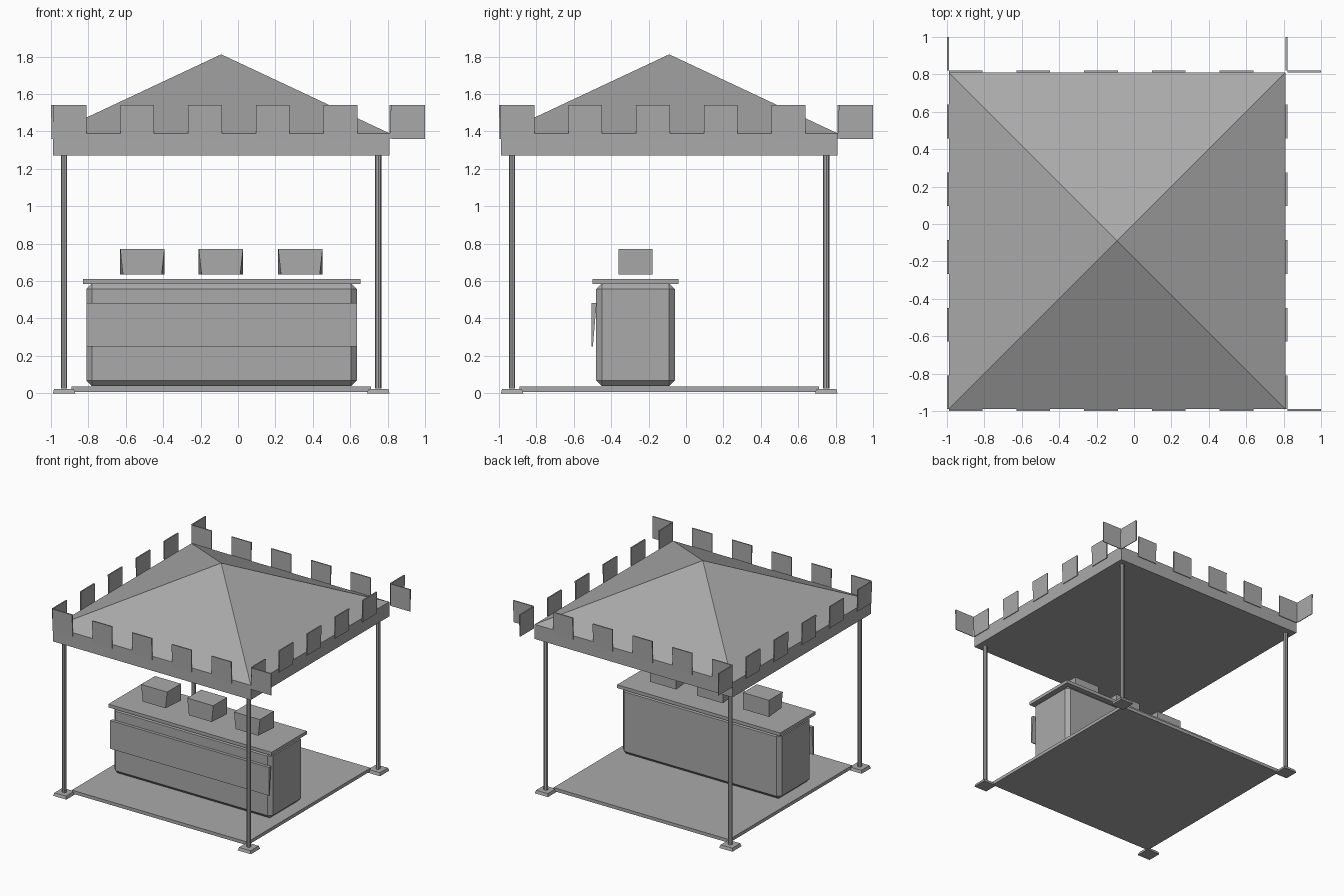
import bpy, bmesh, math

if "Cube" in bpy.data.objects:
    bpy.data.objects.remove(bpy.data.objects["Cube"])

grey = bpy.data.materials.new("plain_grey")
grey.use_nodes = True
shade = (0.4, 0.4, 0.4, 1)
grey.diffuse_color = shade
grey.node_tree.nodes["Principled BSDF"].inputs["Base Color"].default_value = shade

C, H = -0.09, 0.90      # canopy centre and half width
LOW, HIGH = C - H, C + H


def finish(name, bm):
    bmesh.ops.recalc_face_normals(bm, faces=bm.faces)
    mesh = bpy.data.meshes.new(name)
    bm.to_mesh(mesh)
    bm.free()
    mesh.materials.append(grey)
    obj = bpy.data.objects.new(name, mesh)
    bpy.context.collection.objects.link(obj)
    return obj


def box(name, x, y, z, shape=None, bevel=0):
    """Box from three (low, high) ranges; shape may shift its corners."""
    bm = bmesh.new()
    bmesh.ops.create_cube(bm, size=1)
    for v in bm.verts:
        sx, sy, sz = (c > 0 for c in v.co)
        v.co = (x[sx], y[sy], z[sz])
        if shape:
            shape(v.co, sx, sy, sz)
    if bevel:
        bmesh.ops.bevel(bm, geom=bm.edges[:], offset=bevel, segments=1,
                        affect='EDGES', profile=0.5)
    return finish(name, bm)


# Floor slab
box("floor", (-0.89, 0.71), (-0.89, 0.71), (0.008, 0.035))

# Corner feet and posts
for sx in (-1, 1):
    for sy in (-1, 1):
        px, py = C + sx * 0.84, C + sy * 0.84

        def taper(co, a, b, top):
            if top:
                co.x += (px - co.x) * 0.12
                co.y += (py - co.y) * 0.12

        box("post_foot", (px - 0.06, px + 0.06), (py - 0.06, py + 0.06),
            (0, 0.024), taper)
        bm = bmesh.new()
        bmesh.ops.create_cone(bm, cap_ends=True, segments=8, radius1=0.017,
                              radius2=0.017, depth=1.25)
        bmesh.ops.translate(bm, verts=bm.verts, vec=(px, py, 0.65))
        finish("post", bm)

# Canopy: straight valance closed below, with a pyramid roof on it
bm = bmesh.new()
ring = [(LOW, LOW), (HIGH, LOW), (HIGH, HIGH), (LOW, HIGH)]
low = [bm.verts.new((x, y, 1.27)) for x, y in ring]
eave = [bm.verts.new((x, y, 1.39)) for x, y in ring]
apex = bm.verts.new((C, C, 1.812))
bm.faces.new(low)
for i in range(4):
    j = (i + 1) % 4
    bm.faces.new((low[i], low[j], eave[j], eave[i]))
    bm.faces.new((eave[i], eave[j], apex))
finish("canopy", bm)


# Upright flaps around the eaves, leaning slightly outward
def flap(along_x, edge, out, start):
    def lean(co, sx, sy, top):
        outer = (sy if along_x else sx) == (out > 0)
        shift = 0 if top or not outer else -out * 0.004
        if along_x:
            co.y += shift
        else:
            co.x += shift

    run = (start, start + 0.18)
    depth = tuple(sorted((edge, edge + out * 0.01)))
    box("flap", run if along_x else depth, depth if along_x else run,
        (1.36, 1.54), lean)


for i in range(6):
    start = LOW + 0.362 * i
    for along_x in (True, False):
        flap(along_x, LOW, -1, start)
        flap(along_x, HIGH, 1, start)

# Counter body, worktop and hanging front banner
box("counter_body", (-0.81, 0.635), (-0.48, -0.06), (0.038, 0.588), bevel=0.03)
box("counter_top", (-0.83, 0.655), (-0.50, -0.04), (0.583, 0.61))


def thin_below(co, sx, back, top):
    if back and not top:
        co.y -= 0.02


box("front_banner", (-0.81, 0.635), (-0.505, -0.478), (0.25, 0.482), thin_below)


# Three goods boxes above the worktop, a little narrower at the front foot
def narrow_front(co, sx, back, top):
    if not back and not top:
        co.x += -0.015 if sx else 0.015


for x in (-0.63, -0.21, 0.215):
    box("goods_box", (x, x + 0.237), (-0.36, -0.18), (0.635, 0.772), narrow_front)
